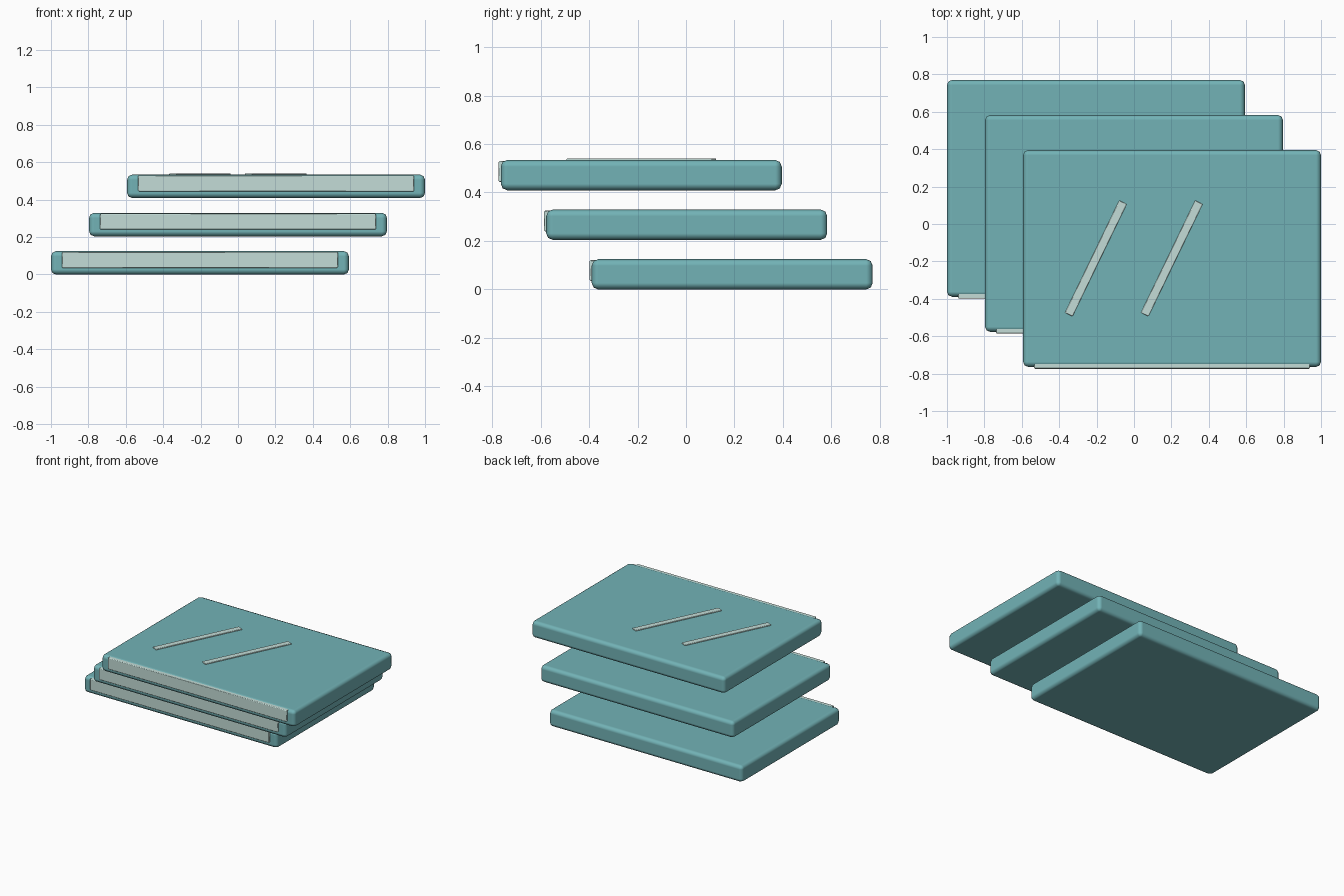
import bpy, bmesh, math
from mathutils import Matrix

if "Cube" in bpy.data.objects:
    bpy.data.objects.remove(bpy.data.objects["Cube"])


def material(name, rgb):
    m = bpy.data.materials.new(name)
    m.diffuse_color = (*rgb, 1)
    m.use_nodes = True
    m.node_tree.nodes["Principled BSDF"].inputs["Base Color"].default_value = m.diffuse_color
    return m


TEAL = material("teal", (0.17, 0.45, 0.47))
PALE = material("pale_teal", (0.55, 0.72, 0.68))


def box(name, centre, size, bevel, mat, segments=1, angle=0):
    bm = bmesh.new()
    bmesh.ops.create_cube(bm, size=1, matrix=Matrix.Diagonal((*size, 1)))
    me = bpy.data.meshes.new(name)
    bm.to_mesh(me)
    bm.free()
    ob = bpy.data.objects.new(name, me)
    bpy.context.collection.objects.link(ob)
    ob.location = centre
    ob.rotation_euler.z = angle
    me.materials.append(mat)
    b = ob.modifiers.new("bevel", 'BEVEL')
    b.width, b.segments, b.harden_normals = bevel, segments, True
    bpy.ops.object.select_all(action='DESELECT')
    ob.select_set(True)
    bpy.context.view_layer.objects.active = ob
    bpy.ops.object.shade_smooth_by_angle(angle=math.radians(50))
    return ob


# Three staggered slabs, each with a pale strip along its front edge
for i, level in enumerate(("bottom", "middle", "top")):
    x = -0.2035 + 0.2035 * (i)
    y = 0.1905 - 0.1875 * i
    z = 0.0625 + 0.2045 * i
    box(level + "_slab", (x, y, z), (1.593, 1.159, 0.125), 0.027, TEAL, 2)
    box(level + "_front_strip", (x, y - 0.5745, z + 0.0155),
        (1.475, 0.03, 0.086), 0.005, PALE)

# Two slanted marks on the top slab
for side, x in (("left", -0.204), ("right", 0.202)):
    box(side + "_slanted_mark", (x, -0.184, 0.533), (0.667, 0.045, 0.016),
        0.003, PALE, angle=math.radians(64.2))

# Centre the stack exactly on x = 0
for ob in bpy.context.collection.objects:
    if "slab" in ob.name or "strip" in ob.name:
        ob.location.x += 0.0
